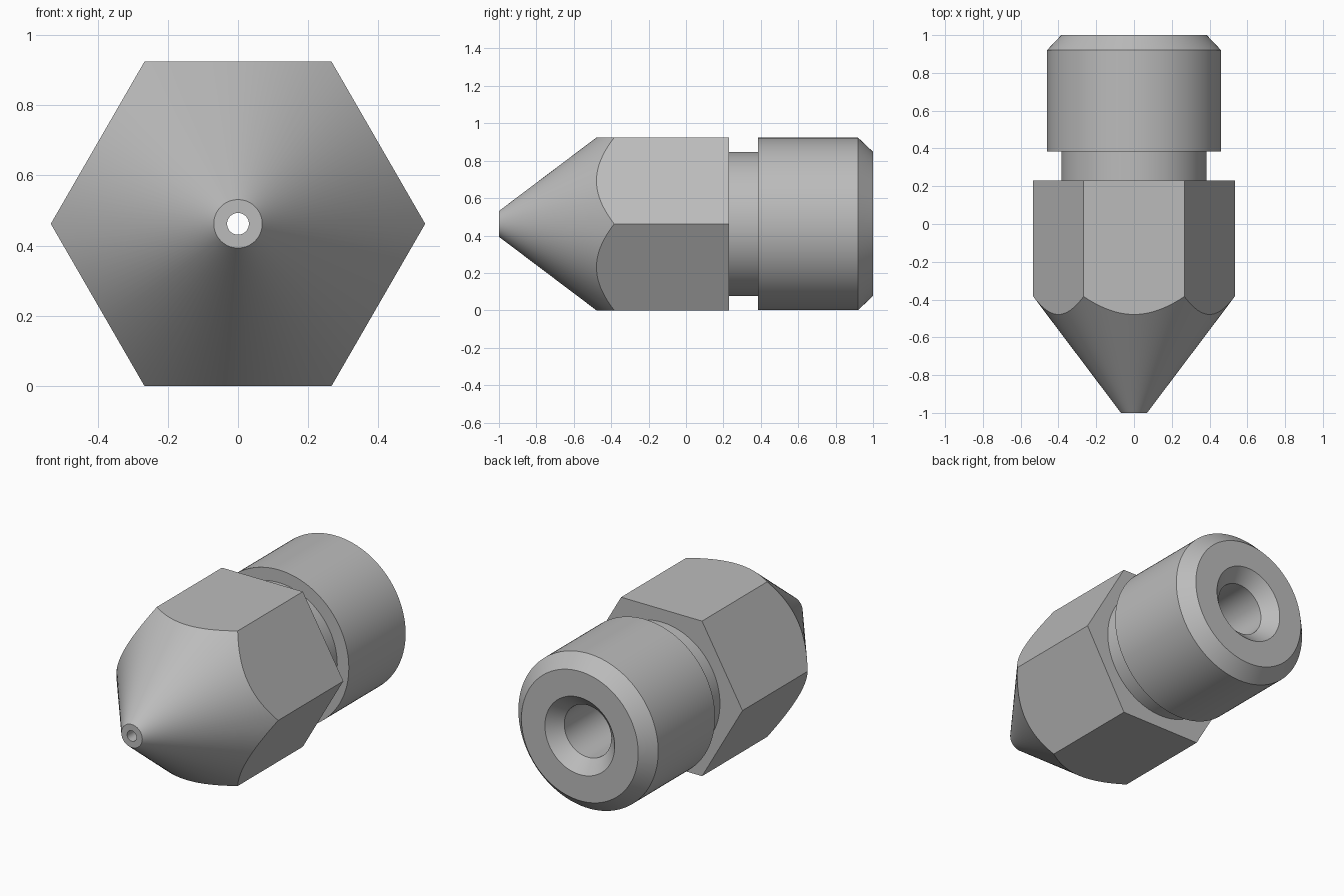
import bpy
import bmesh
from math import cos, sin, pi, radians

if "Cube" in bpy.data.objects:
    bpy.data.objects.remove(bpy.data.objects["Cube"], do_unlink=True)

SEGMENTS = 120
APOTHEM = 0.462          # half the distance across the hexagon flats
TIP_R, HOLE_R = 0.069, 0.031
NECK_R, SHANK_R = 0.385, 0.461
SINK_R, BORE_R = 0.23, 0.155
CONE_SLOPE = 0.754       # radius gained per unit of length

metal = bpy.data.materials.new("grey metal")
metal.use_nodes = True
grey = (0.5, 0.5, 0.5, 1)
metal.diffuse_color = grey
metal.node_tree.nodes["Principled BSDF"].inputs["Base Color"].default_value = grey


def hex_radius(angle):
    """Distance from the axis to the hexagon side at this angle."""
    return APOTHEM / cos(angle % (pi / 3) - pi / 6)


def hex_back(angle):
    return 0.23, hex_radius(angle)


def cone_edge(angle):
    """Where the cone cuts into the hexagon flats."""
    r = hex_radius(angle)
    return -1 + (r - TIP_R) / CONE_SLOPE, r


def lathe(name, profile):
    """Sweep (y, radius) points, or functions of the angle, around the y axis."""
    bm = bmesh.new()
    rings = []
    for point in profile:
        ring = []
        for i in range(SEGMENTS):
            a = 2 * pi * i / SEGMENTS
            y, r = point(a) if callable(point) else point
            ring.append(bm.verts.new((r * cos(a), y, APOTHEM + r * sin(a))))
        rings.append(ring)
    for near, far in zip(rings, rings[1:]):
        for i in range(SEGMENTS):
            j = (i + 1) % SEGMENTS
            bm.faces.new((near[i], far[i], far[j], near[j]))
    mesh = bpy.data.meshes.new(name)
    bm.to_mesh(mesh)
    bm.free()
    mesh.materials.append(metal)
    obj = bpy.data.objects.new(name, mesh)
    bpy.context.collection.objects.link(obj)
    bpy.ops.object.select_all(action='DESELECT')
    obj.select_set(True)
    bpy.context.view_layer.objects.active = obj
    bpy.ops.object.shade_smooth_by_angle(angle=radians(25))
    return obj


# Flat tip, cone and hexagonal body
lathe("hex_head", [(-1, HOLE_R), (-1, TIP_R), cone_edge, hex_back, (0.23, NECK_R)])

# Narrow relief groove
lathe("neck", [(0.23, NECK_R), (0.385, NECK_R)])

# Round shank with chamfered end
lathe("shank", [(0.385, NECK_R), (0.385, SHANK_R), (0.92, SHANK_R),
                (1, NECK_R), (1, SINK_R)])

# Countersunk bore narrowing to the tip hole
lathe("bore", [(1, SINK_R), (0.925, BORE_R), (-0.8, BORE_R),
               (-0.9, HOLE_R), (-1, HOLE_R)])
